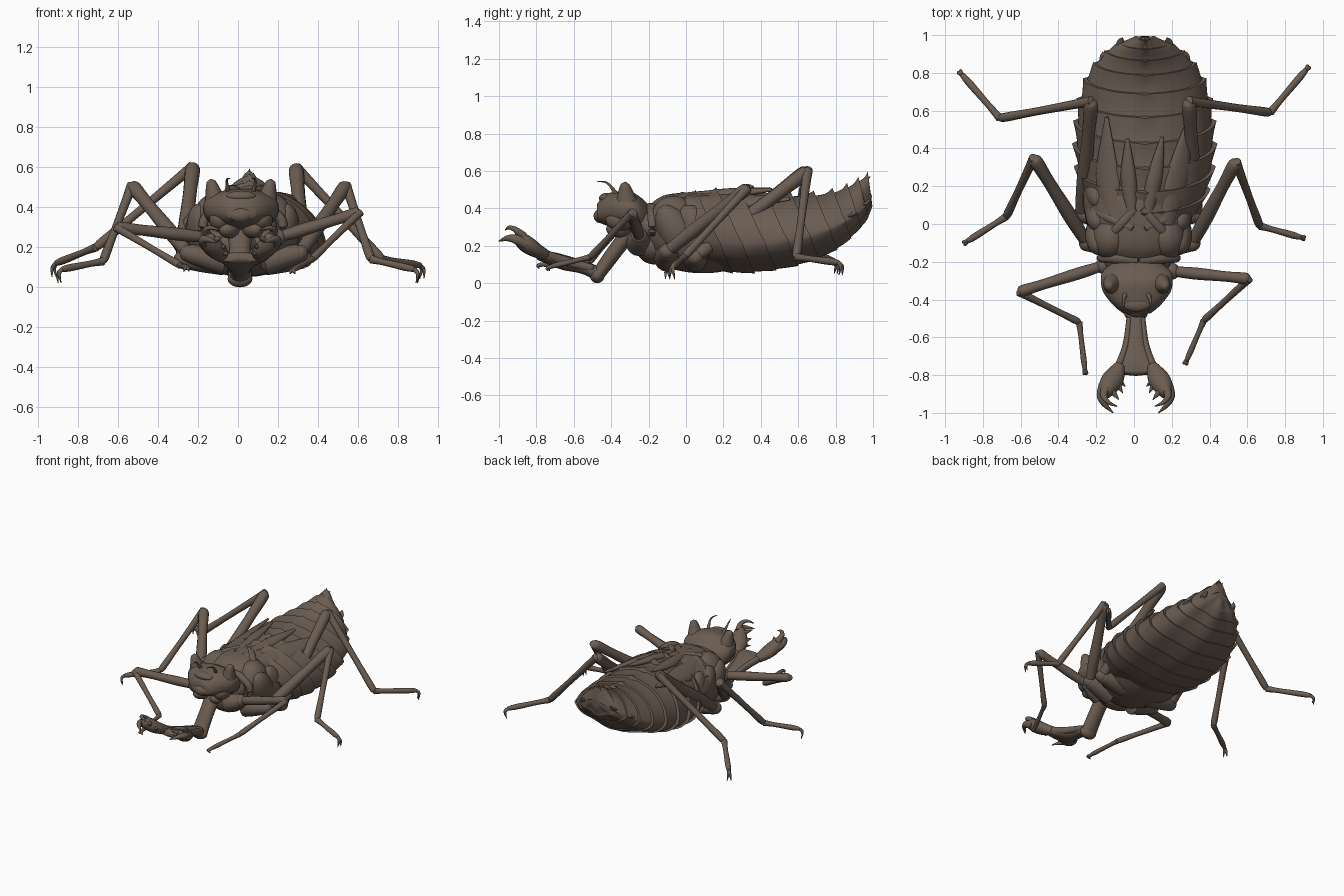
import bpy, bmesh
from math import sin, cos, pi, copysign
from mathutils import Vector, Matrix, Euler

if "Cube" in bpy.data.objects:
    bpy.data.objects.remove(bpy.data.objects["Cube"])

UP = Vector((0, 0, 1))
brown = bpy.data.materials.new("brown_shell")
brown.diffuse_color = (.145, .108, .083, 1)
brown.use_nodes = True
brown.node_tree.nodes["Principled BSDF"].inputs["Base Color"].default_value = brown.diffuse_color


def finish(name, bm):
    bmesh.ops.recalc_face_normals(bm, faces=bm.faces[:])
    me = bpy.data.meshes.new(name)
    bm.to_mesh(me)
    bm.free()
    me.materials.append(brown)
    ob = bpy.data.objects.new(name, me)
    bpy.context.collection.objects.link(ob)
    return ob


def skin(name, rings, start, end):
    """Skin a list of rings and close both ends with a pole point."""
    bm = bmesh.new()
    rows = [[bm.verts.new(p) for p in r] for r in rings]
    n = len(rows[0])
    for a, b in zip(rows, rows[1:]):
        for i in range(n):
            bm.faces.new((a[i], a[(i + 1) % n], b[(i + 1) % n], b[i]))
    for row, pole in ((rows[0], start), (rows[-1], end)):
        v = bm.verts.new(pole)
        for i in range(n):
            bm.faces.new((row[i], row[(i + 1) % n], v))
    return finish(name, bm)


def sample(rows, t):
    """Catmull-Rom value of a table of rows at t in 0..1."""
    k = len(rows) - 1
    i = min(int(t * k), k - 1)
    f = t * k - i
    P = [rows[max(0, min(k, j))] for j in (i - 1, i, i + 1, i + 2)]
    return [0.5 * (2 * b + (c - a) * f + (2 * a - 5 * b + 4 * c - d) * f * f
                   + (3 * b - a - 3 * c + d) * f ** 3) for a, b, c, d in zip(*P)]


def tube(name, rows, steps=16, n=12, up=UP):
    """Tapered smooth tube; rows are x, y, z, half width, half thickness."""
    pts = [sample(rows, i / steps) for i in range(steps + 1)]
    co = [Vector(p[:3]) for p in pts]
    rings = []
    for i, p in enumerate(pts):
        t = (co[min(i + 1, steps)] - co[max(i - 1, 0)]).normalized()
        s = t.cross(Vector(up)).normalized()
        u = s.cross(t)
        rings.append([co[i] + s * p[3] * cos(a) + u * p[4] * sin(a)
                      for a in (2 * pi * k / n for k in range(n))])
    d0, d1 = (co[0] - co[1]).normalized(), (co[-1] - co[-2]).normalized()
    return skin(name, rings, co[0] + d0 * pts[0][4] * .6, co[-1] + d1 * pts[-1][4] * .6)


def spike(name, a, b, r):
    m = [(p + q) / 2 for p, q in zip(a, b)]
    return tube(name, [(*a, r, r), (*m, r * .6, r * .6), (*b, .002, .002)], 6, 8)


def blob(name, loc, size, rot=(0, 0, 0)):
    bm = bmesh.new()
    m = Matrix.Translation(loc) @ Euler(rot).to_matrix().to_4x4() @ Matrix.Diagonal((*size, 1))
    bmesh.ops.create_uvsphere(bm, u_segments=24, v_segments=14, radius=1, matrix=m)
    return finish(name, bm)


def body(name, rows, cx, segments=1, sub=24, saw=0.0, tilt=0.0, n=48):
    """Body loft; rows are y, half width, margin z, top z, bottom z."""
    rings = []
    for s in range(segments):
        for j in range(sub + 1):
            f = j / sub
            t = (s + f) / segments
            y, w, zm, zt, zb = sample(rows, t)
            k = 1 + saw * (f ** 1.5 - .7)
            p = 1 + .45 * t ** 2 if saw else .92
            ring = []
            for i in range(n):
                a = 2 * pi * i / n
                c, q = cos(a), sin(a)
                h = zt - zm if q > 0 else zm - zb
                edge = saw * f ** 3 * max(0, 1 - abs(q) * 4) * .25
                dz = k * h * copysign(abs(q) ** p, q)
                if saw:
                    dz += (.02 * f * f - .006) * max(0, 1 - abs(c) * 10) * (q > 0)
                    dz += .008 * cos(6 * a) * (q < 0) * abs(q)
                lean = tilt * (1 - .7 * t ** 4)
                ring.append(Vector((cx + w * (k + edge) * c, y - lean * dz + .4 * edge, zm + dz)))
            rings.append(ring)
    mid = [sum(r, Vector()) / n for r in (rings[0], rings[-1])]
    return skin(name, rings, *mid)


# Abdomen with overlapping plates and a toothed margin
ABD = [(.08, .29, .22, .45, .08), (.21, .345, .21, .485, .06), (.36, .37, .21, .495, .07),
       (.51, .37, .225, .485, .095), (.66, .35, .255, .475, .14), (.79, .305, .3, .48, .205),
       (.885, .235, .35, .505, .28), (.95, .155, .4, .545, .345), (.99, .05, .46, .58, .42)]
CX = .057
body("abdomen", ABD, CX, 10, 6, .06, .45, 64)
for t, y1 in ((.76, .89), (.9, .985)):
    y, w, zm, zt, zb = sample(ABD, t)
    for s in (-1, 1):
        tube("margin_spine", [(CX + s * w * .88, y - .07, zm - .01, .03, .012), (CX + s * w * .93, y, zm + .01, .025, .012),
                              (CX + s * w * .88, y1, zm + .04, .003, .003)], 8, 8)
for s in (-1, 0, 1):
    spike("tail_spine", (CX + s * .03, .91, .51), (CX + s * .02, .985, .57), .025)

# Thorax, side plates and back ridges
TX = .025
body("thorax", [(-.21, .13, .3, .4, .2), (-.13, .23, .27, .465, .1), (0, .275, .26, .485, .06),
                (.14, .295, .25, .485, .055), (.26, .27, .25, .465, .08), (.36, .2, .25, .43, .13)], TX)
for s in (-1, 1):
    blob("shoulder_plate", (TX + s * .14, -.06, .33), (.11, .13, .14), (.4, 0, s * .3))
    for y in (-.04, .08, .2):
        blob("side_plate", (TX + s * .2, y, .26), (.08, .095, .18), (.55, s * .15, 0))
    tube("back_ridge", [(TX + s * .21, -.12, .37, .02, .012), (TX + s * .12, -.03, .455, .025, .018),
                        (TX + s * .02, .08, .475, .025, .018)])
    tube("back_ridge", [(TX + s * .25, .08, .37, .02, .012), (TX + s * .15, .03, .44, .025, .018),
                        (TX + s * .03, -.02, .47, .025, .018)])
    # Prothorax collar
    tube("collar", [(TX + s * .005, -.19, .405, .03, .025), (TX + s * .11, -.18, .395, .03, .025),
                    (TX + s * .19, -.18, .34, .025, .025), (TX + s * .2, -.18, .26, .02, .02)])
blob("prothorax", (.02, -.2, .3), (.175, .08, .11))
blob("neck", (.015, -.24, .31), (.13, .07, .09))
blob("chest", (.02, -.17, .2), (.16, .1, .1))

# Wing pads lying on the back
for name, base, mid, tip, r, lean in (
        ("outer_wing_pad", (-.11, -.0, .42), (-.14, .25, .43), (-.145, .565, .46), .07, -.6),
        ("outer_wing_pad", (.17, -.0, .42), (.23, .25, .435), (.29, .555, .45), .07, .6),
        ("inner_wing_pad", (-.01, .06, .455), (-.03, .25, .48), (-.035, .45, .505), .042, -.25),
        ("inner_wing_pad", (.07, .06, .455), (.11, .25, .48), (.15, .46, .5), .042, .25)):
    tube(name, [(*base, r * .8, .035), (*mid, r, .028), (*tip, .01, .008)], 20, 16, (lean, 0, 1))

# Head with raised eye horns, face, jaws and feelers
HX = .015
body("head", [(-.2, .12, .35, .42, .27), (-.25, .18, .38, .465, .27), (-.3, .19, .4, .49, .28),
              (-.36, .178, .4, .49, .29), (-.43, .125, .39, .475, .31), (-.475, .07, .37, .425, .33)], HX)
tube("upper_lip", [(HX - .07, -.43, .365, .03, .03), (HX, -.455, .36, .04, .04), (HX + .07, -.43, .365, .03, .03)])
blob("brow", (HX, -.425, .455), (.075, .04, .028))
for s in (-1, 1):
    tube("eye_horn", [(HX + s * .12, -.315, .4, .065, .07), (HX + s * .135, -.32, .46, .045, .05),
                      (HX + s * .146, -.325, .51, .03, .032), (HX + s * .15, -.325, .53, .022, .022)], 12, 20, (0, 1, 0))
    blob("cheek", (HX + s * .1, -.35, .34), (.06, .08, .06))
    blob("jaw", (HX + s * .06, -.36, .29), (.05, .07, .045), (0, 0, s * .4))
    tube("feeler", [(HX + s * .06, -.37, .47, .014, .014), (HX + s * .07, -.4, .515, .008, .008),
                    (HX + s * .07, -.43, .54, .005, .005), (HX + s * .055, -.475, .545, .002, .002)], 12, 8)

# Folding lower lip: hanging arm, elbow and forward plate
LX = .01
tube("lip_arm", [(LX, -.29, .29, .07, .05), (LX, -.35, .21, .055, .042), (LX, -.41, .13, .055, .04),
                 (LX, -.47, .045, .06, .035)], up=(0, 1, 1))
blob("lip_elbow", (LX, -.475, .043), (.062, .04, .043))
tube("lip_plate", [(LX, -.47, .05, .05, .038), (LX, -.55, .085, .048, .035), (LX, -.65, .11, .062, .04),
                   (LX, -.73, .135, .1, .035), (LX, -.79, .15, .125, .025)], 20, 20)
for s in (-1, 1):
    tube("plate_rim", [(LX + s * .035, -.5, .08, .015, .02), (LX + s * .055, -.65, .12, .018, .025),
                       (LX + s * .105, -.78, .165, .02, .022)])
    # Broad grasping palm, its hook and a fan of teeth
    tube("grasping_palm", [(LX + s * .085, -.75, .15, .03, .03), (LX + s * .115, -.81, .18, .055, .04),
                           (LX + s * .145, -.86, .215, .052, .045), (LX + s * .16, -.9, .25, .03, .035)], 16, 16)
    tube("claw_hook", [(LX + s * .165, -.86, .21, .035, .03), (LX + s * .185, -.91, .235, .022, .025),
                       (LX + s * .165, -.955, .24, .015, .016), (LX + s * .12, -1, .225, .003, .003)])
    tube("upper_hook", [(LX + s * .16, -.87, .25, .025, .025), (LX + s * .17, -.91, .285, .018, .016),
                        (LX + s * .145, -.945, .298, .011, .01), (LX + s * .1, -.965, .285, .003, .003)])
    for a, b in (((.1, -.84, .2), (.07, -.895, .205)), ((.13, -.88, .235), (.09, -.93, .25)),
                 ((.1, -.82, .17), (.055, -.86, .17))):
        spike("claw_tooth", (LX + s * a[0], a[1], a[2]), (LX + s * b[0], b[1], b[2]), .02)

# Legs: hip, knee, ankle, toe positions and thigh radius
LEGS = {
    "front_leg_left": ((-.16, -.22, .25), (-.61, -.36, .3), (-.29, -.52, .11), (-.26, -.77, .1), .032),
    "front_leg_right": ((.2, -.25, .25), (.61, -.29, .375), (.37, -.51, .14), (.28, -.72, .09), .032),
    "middle_leg_left": ((-.25, -.1, .17), (-.53, .35, .51), (-.675, .04, .13), (-.88, -.09, .09), .038),
    "middle_leg_right": ((.31, -.1, .17), (.54, .33, .51), (.665, -.01, .14), (.88, -.07, .09), .038),
    "hind_leg_left": ((-.28, .05, .14), (-.225, .65, .605), (-.71, .56, .2), (-.91, .79, .12), .04),
    "hind_leg_right": ((.33, .05, .14), (.29, .65, .6), (.72, .59, .14), (.91, .815, .11), .04)}
for name, (hip, knee, ankle, toe, r) in LEGS.items():
    H, K, A, T = map(Vector, (hip, knee, ankle, toe))
    root = Vector((TX + H.x * .35, H.y, max(.13, H.z - .04)))
    tube(name + "_hip", [(*root, .07, .07), (*((root + H) / 2), .065, .06), (*H, .045, .045)], 10, 16)
    blob(name + "_hip_joint", H, (.042, .045, .042))
    tube(name + "_thigh", [(*H, r * .8, r * .8), (*H.lerp(K, .3), r, r), (*H.lerp(K, .7), r * .85, r * .85),
                           (*H.lerp(K, .95), r * .95, r * .95), (*K, r * .6, r * .6)])
    tube(name + "_shin", [(*K, r * .7, r * .7), (*K.lerp(A, .15), r * .62, r * .62), (*K.lerp(A, .6), r * .52, r * .52),
                          (*K.lerp(A, .93), r * .6, r * .6), (*A, r * .45, r * .45)])
    tube(name + "_foot", [(*A, r * .55, r * .55), (*A.lerp(T, .3), r * .42, r * .42), (*A.lerp(T, .8), r * .48, r * .48),
                          (*T, r * .35, r * .35)])
    d = (T - A).normalized()
    side = d.cross(UP).normalized()
    drop = .02 if "front" in name else .065
    for s in (-1, 1):
        m = T + d * .022 + side * s * .007 - UP * drop * .3
        e = T + d * .015 + side * s * .014 - UP * drop
        tube(name + "_claw", [(*T, .012, .012), (*m, .009, .009), (*e, .002, .002)], 8, 8, side)

# Smooth shading with crisp plate edges
bpy.ops.object.select_all(action='SELECT')
bpy.context.view_layer.objects.active = bpy.context.selected_objects[0]
bpy.ops.object.shade_smooth_by_angle(angle=.9)
